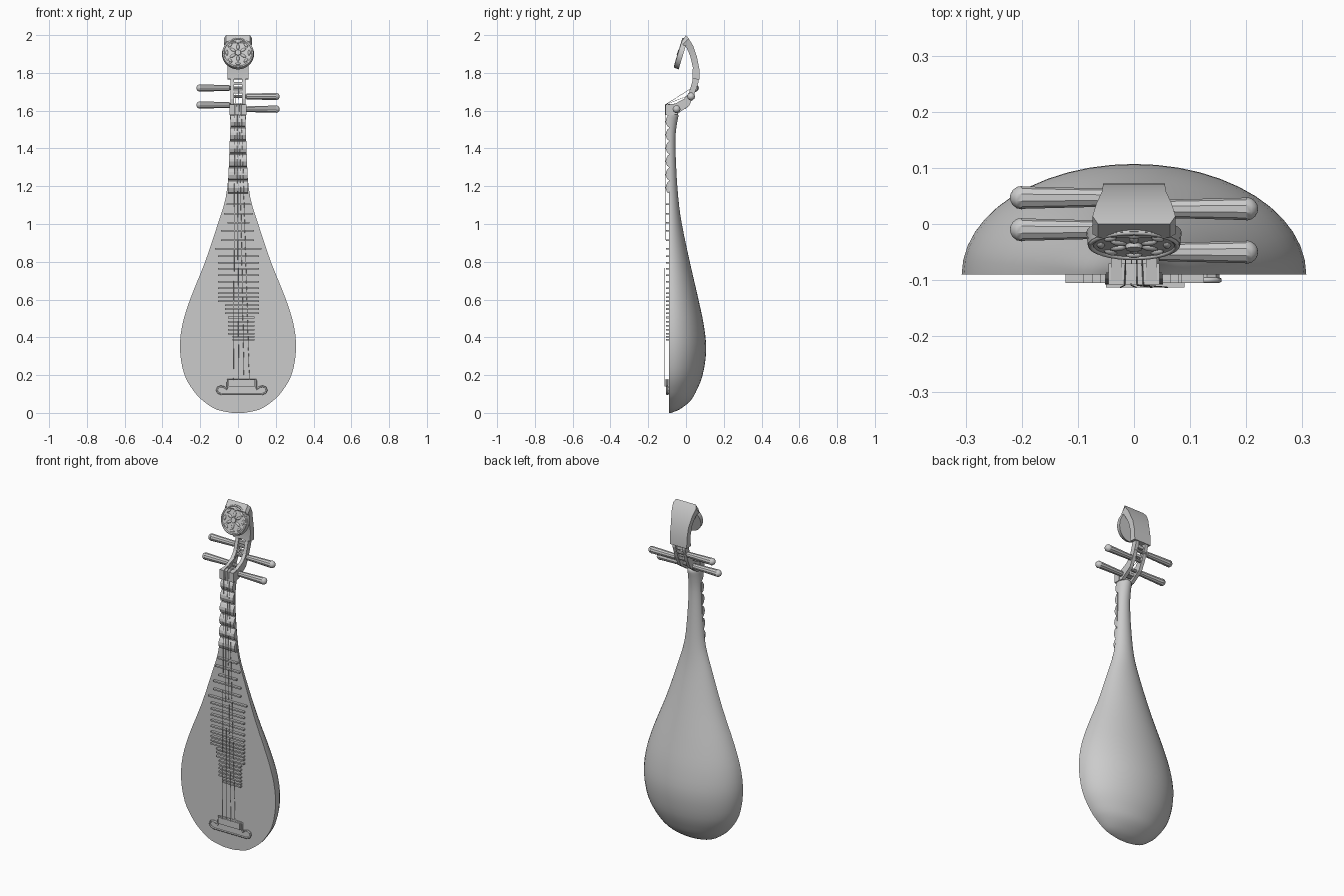
import bpy, bmesh, math
from mathutils import Vector, Matrix

cube = bpy.data.objects.get("Cube")
if cube:
    bpy.data.objects.remove(cube, do_unlink=True)

GREY = (0.6, 0.6, 0.6, 1)
mat = bpy.data.materials.new("plain grey")
mat.use_nodes = True
mat.diffuse_color = GREY
mat.node_tree.nodes["Principled BSDF"].inputs["Base Color"].default_value = GREY

FRONT = -0.09  # plane of the soundboard


def finish(name, bm, smooth=None):
    bmesh.ops.recalc_face_normals(bm, faces=bm.faces)
    me = bpy.data.meshes.new(name)
    bm.to_mesh(me)
    bm.free()
    me.materials.append(mat)
    ob = bpy.data.objects.new(name, me)
    bpy.context.collection.objects.link(ob)
    if smooth:
        bpy.ops.object.select_all(action='DESELECT')
        bpy.context.view_layer.objects.active = ob
        ob.select_set(True)
        bpy.ops.object.shade_smooth_by_angle(angle=math.radians(smooth))
    return ob


def loft(name, rings, smooth=None):
    """Skin closed rings of points and cap both ends."""
    bm = bmesh.new()
    rows = [[bm.verts.new(p) for p in ring] for ring in rings]
    n = len(rows[0])
    for a, b in zip(rows, rows[1:]):
        for i in range(n):
            j = (i + 1) % n
            bm.faces.new((a[i], a[j], b[j], b[i]))
    bm.faces.new(rows[0])
    bm.faces.new(rows[-1])
    return finish(name, bm, smooth)


def box(name, x0, x1, y0, y1, z0, z1):
    ring = [(x0, y0), (x1, y0), (x1, y1), (x0, y1)]
    return loft(name, [[(x, y, z) for x, y in ring] for z in (z0, z1)])


def tube(name, points, radius, cyclic=False):
    cu = bpy.data.curves.new(name, 'CURVE')
    cu.dimensions = '3D'
    cu.bevel_depth = radius
    cu.bevel_resolution = 1
    cu.use_fill_caps = True
    sp = cu.splines.new('POLY')
    sp.points.add(len(points) - 1)
    for p, co in zip(sp.points, points):
        p.co = (*co, 1)
    sp.use_cyclic_u = cyclic
    cu.materials.append(mat)
    ob = bpy.data.objects.new(name, cu)
    bpy.context.collection.objects.link(ob)


def spline(points, steps):
    """Smooth curve through tuples of numbers."""
    pts = [Vector(p) for p in points]
    out = []
    for i in range(len(pts) - 1):
        a, b, c, d = pts[max(i - 1, 0)], pts[i], pts[i + 1], pts[min(i + 2, len(pts) - 1)]
        for s in range(steps):
            t = s / steps
            out.append(0.5 * (2 * b + (c - a) * t + (2 * a - 5 * b + 4 * c - d) * t * t
                              + (3 * b - a - 3 * c + d) * t ** 3))
    return out + [pts[-1]]


# Pear-shaped body and neck: height, half width, depth behind the soundboard
body = spline([(0.0, 0.03, 0.01), (0.018, 0.115, 0.055), (0.06, 0.18, 0.11), (0.11, 0.23, 0.142),
               (0.2, 0.283, 0.178), (0.33, 0.307, 0.197), (0.46, 0.296, 0.185), (0.6, 0.254, 0.156),
               (0.8, 0.174, 0.11), (1.0, 0.107, 0.068), (1.14, 0.065, 0.049), (1.3, 0.047, 0.038),
               (1.45, 0.039, 0.034), (1.53, 0.04, 0.042), (1.575, 0.042, 0.05), (1.59, 0.04, 0.04)], 3)
ARC = 24
loft("body", [[(w * math.cos(math.pi * i / ARC), FRONT + d * math.sin(math.pi * i / ARC), z)
               for i in range(ARC + 1)] for z, w, d in body], 40)

# Scalloped neck frets
for i in range(6):
    z0 = 1.16 + 0.07 * i
    w = 0.052 - 0.0025 * i
    profile = [(FRONT + 0.004, 0), (-0.1, 0.008), (-0.108, 0.03), (-0.106, 0.045),
               (-0.097, 0.062), (FRONT + 0.004, 0.07)]
    loft("neck_fret", [[(x, y, z0 + z) for y, z in profile] for x in (-w, w)])

# Soundboard frets: left end, right end and heights
fret_groups = [(-0.06, 0.065, [1.105]), (-0.075, 0.08, [1.055]), (-0.055, 0.06, [1.007]),
               (-0.09, 0.085, [0.963, 0.915]), (-0.122, 0.125, [0.868]),
               (-0.105, 0.11, [0.83 - 0.034 * i for i in range(6)]),
               (-0.105, 0.11, [0.634, 0.612, 0.592]), (-0.07, 0.11, [0.57, 0.55, 0.527]),
               (-0.052, 0.088, [0.505, 0.483, 0.462, 0.441, 0.42]), (-0.03, 0.088, [0.402, 0.387])]
for x0, x1, heights in fret_groups:
    for z in heights:
        box("soundboard_fret", x0, x1, -0.105, FRONT + 0.004, z - 0.004, z + 0.004)

# Bridge: block, scrolled plate and raised rim
BX = 0.02
half = [(0.105, 0.098), (0.126, 0.106), (0.132, 0.12), (0.126, 0.135), (0.11, 0.141),
        (0.092, 0.136), (0.08, 0.126), (0.076, 0.14), (0.076, 0.176)]
outline = [(BX + x, z) for x, z in half] + [(BX - x, z) for x, z in reversed(half)]
loft("bridge_plate", [[(x, y, z) for x, z in outline] for y in (-0.1, FRONT + 0.004)])
tube("bridge_rim", [(x, -0.1, z) for x, z in outline], 0.005, True)
box("bridge_block", BX - 0.07, BX + 0.07, -0.113, FRONT, 0.14, 0.178)

# Nut and open peg box with two cheeks
box("nut", -0.045, 0.045, -0.108, -0.07, 1.578, 1.632)
cheek = [(-0.1, 1.575), (-0.05, 1.58), (0.016, 1.625), (0.042, 1.68), (0.066, 1.75), (0.066, 1.79),
         (0.037, 1.79), (0.035, 1.76), (0.016, 1.695), (-0.01, 1.662), (-0.058, 1.637), (-0.1, 1.632)]
for side in (-1, 1):
    loft("pegbox_cheek", [[(side * x, y, z) for y, z in cheek] for x in (0.021, 0.041)])
for y, z in ((-0.035, 1.615), (0.028, 1.7), (0.045, 1.745)):
    box("pegbox_rung", -0.03, 0.03, y - 0.008, y + 0.008, z - 0.008, z + 0.008)

# Tuning pegs: shaft, faceted handle and round tip
pegs = [(1, 0.027, 1.675), (1, -0.05, 1.608), (-1, 0.047, 1.72), (-1, -0.01, 1.63)]
peg_profile = [(-0.035, 0.009), (0.043, 0.01), (0.045, 0.016), (0.2, 0.02)]
peg_profile += [(0.2 + 0.021 * math.sin(a), 0.021 * math.cos(a))
                for a in (math.radians(d) for d in (0, 25, 50, 70, 84))]
for side, y, z in pegs:
    loft("tuning_peg", [[(side * x, y + r * math.cos(k * math.tau / 10), z + r * math.sin(k * math.tau / 10))
                         for k in range(10)] for x, r in peg_profile], 35)

# Strings from bridge over the nut to the pegs
for i, (side, y, z) in enumerate(pegs):
    t = i - 1.5
    tube("string", [(0.018 + 0.028 * t, -0.113, 0.175), (0.011 * t, -0.109, 1.632),
                    (0.008 * t, y, z + 0.01)], 0.0012)

# Curled head, flaring towards the top: back point, inner point, half width
head = [((0.072, 1.765), (0.034, 1.768), 0.055), ((0.071, 1.82), (0.036, 1.83), 0.055),
        ((0.058, 1.885), (0.022, 1.89), 0.057), ((0.037, 1.945), (0.002, 1.935), 0.067),
        ((0.014, 1.982), (-0.018, 1.95), 0.074), ((0.0, 2.0), (-0.024, 1.965), 0.064)]
loft("head", [[(-w, *b), (w, *b), (w, *f), (-w, *f)] for b, f, w in head], 25)

# Round medallion on the front of the head
normal = Vector((0, -0.957, 0.29))
frame = Matrix.Translation((0, -0.026, 1.903)) @ normal.to_track_quat('Z', 'Y').to_matrix().to_4x4()


def disc(name, radius, height, lift):
    bm = bmesh.new()
    bmesh.ops.create_cone(bm, cap_ends=True, segments=32, radius1=radius, radius2=radius * 0.97,
                          depth=height, matrix=frame @ Matrix.Translation((0, 0, lift)))
    finish(name, bm, 35)


def petals(name, count, distance, length, width):
    bm = bmesh.new()
    for i in range(count):
        m = (frame @ Matrix.Rotation(math.tau * i / count, 4, 'Z')
             @ Matrix.Translation((0, distance, 0.012)) @ Matrix.Diagonal((width, length, 0.006, 1)))
        bmesh.ops.create_uvsphere(bm, u_segments=10, v_segments=6, radius=1, matrix=m)
    finish(name, bm, 40)


disc("medallion", 0.085, 0.024, 0)
disc("medallion_centre", 0.015, 0.012, 0.014)
petals("flower_petals", 6, 0.032, 0.017, 0.008)
petals("border_petals", 8, 0.059, 0.007, 0.015)
tube("medallion_rim", [frame @ Vector((0.077 * math.cos(k * math.tau / 32),
                                      0.077 * math.sin(k * math.tau / 32), 0.012))
                       for k in range(32)], 0.005, True)
